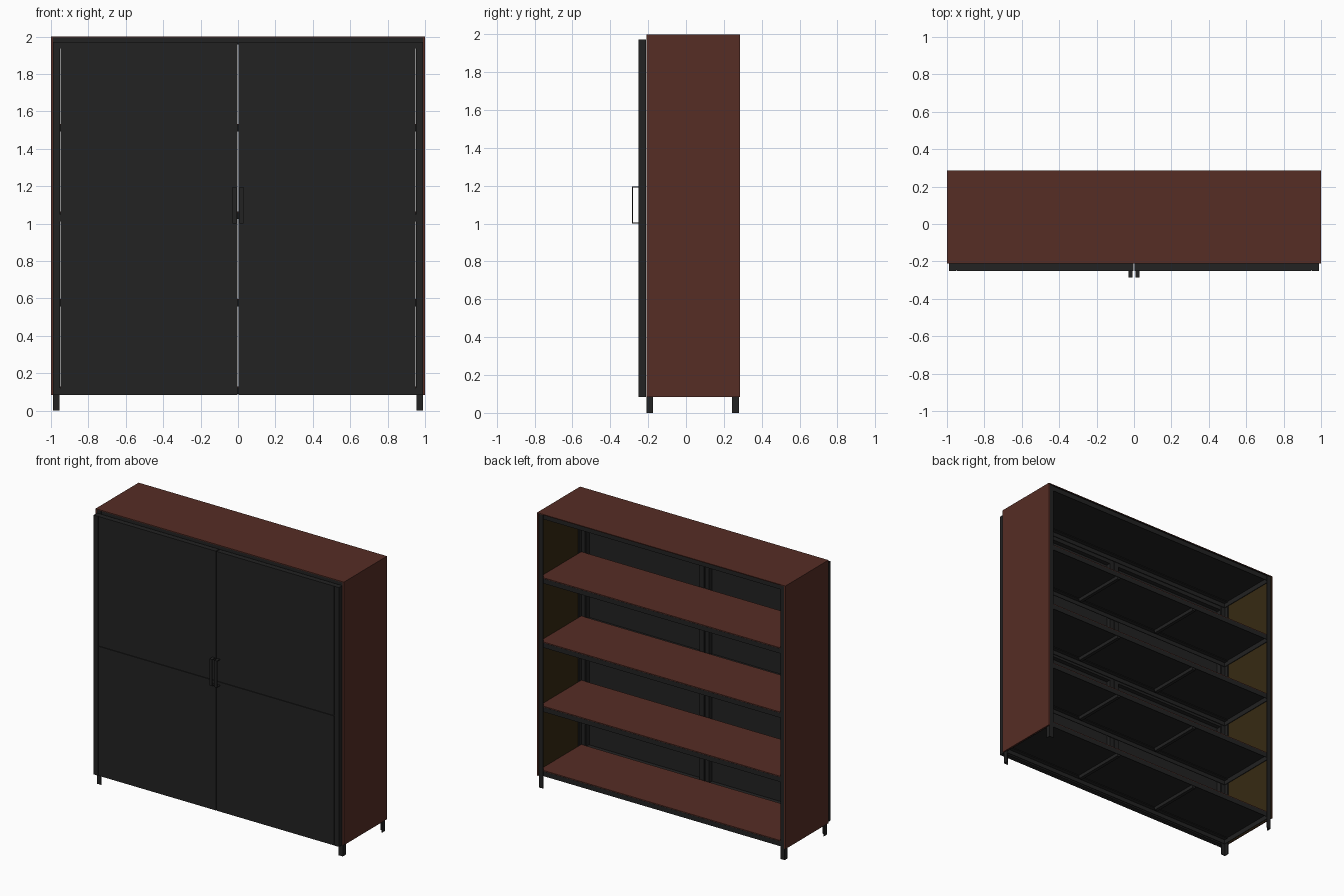
import bpy
import bmesh

if "Cube" in bpy.data.objects:
    bpy.data.objects.remove(bpy.data.objects["Cube"])


def material(name, r, g, b):
    m = bpy.data.materials.new(name)
    m.diffuse_color = (r, g, b, 1)
    m.use_nodes = True
    m.node_tree.nodes["Principled BSDF"].inputs["Base Color"].default_value = m.diffuse_color
    return m


BROWN = material("rust brown", 0.093, 0.026, 0.018)
BLACK = material("charcoal black", 0.016, 0.016, 0.016)
OLIVE = material("dark olive", 0.038, 0.023, 0.006)


def build(name, boxes, mats, rule=None):
    """One object from boxes given as (x0, x1, y0, y1, z0, z1)."""
    bm = bmesh.new()
    for x0, x1, y0, y1, z0, z1 in boxes:
        for v in bmesh.ops.create_cube(bm, size=1)["verts"]:
            v.co.x = x1 if v.co.x > 0 else x0
            v.co.y = y1 if v.co.y > 0 else y0
            v.co.z = z1 if v.co.z > 0 else z0
    bm.normal_update()
    if rule:
        for f in bm.faces:
            f.material_index = rule(f.normal)
    me = bpy.data.meshes.new(name)
    bm.to_mesh(me)
    bm.free()
    for m in mats:
        me.materials.append(m)
    ob = bpy.data.objects.new(name, me)
    bpy.context.collection.objects.link(ob)
    return ob


def flip(box, s):
    """Mirror a box in x when s is -1."""
    return box if s > 0 else (-box[1], -box[0]) + tuple(box[2:])


FRONT, BACK = -0.21, 0.285
BASE, TOP = 0.085, 2.0
W, T = 0.035, 0.005          # angle iron width and thickness
SIDES = (("left", -1), ("right", 1))

for side, s in SIDES:
    # side panel, olive on the inner face
    build(side + "_side_panel", [flip((0.99, 1, FRONT, BACK, BASE, TOP - 0.006), s)],
          [BROWN, OLIVE], lambda n, s=s: 1 if n.x * s < -0.5 else 0)
    # angle iron corner posts that reach the floor as legs
    for end, y, d in (("front", FRONT + 0.001, 1), ("back", BACK - 0.006, -1)):
        ya, yb = sorted((y, y + d * T))
        yc, yd = sorted((y, y + d * W))
        build(f"{end}_{side}_post",
              [flip((0.99 - W, 0.99, ya, yb, 0, TOP - 0.006), s),
               flip((0.99 - T, 0.99, yc, yd, 0, TOP - 0.006), s)], [BLACK])

# top, shelves and bottom: sheet on an angle iron rim
names = ["bottom", "lower_shelf", "middle_shelf", "upper_shelf", "top"]
step = (TOP - 0.13) / 4
for i, name in enumerate(names):
    z = 0.13 + i * step
    x = 1.0 if name == "top" else 0.985
    y0, y1 = (FRONT, BACK) if name == "top" else (FRONT + 0.007, BACK - 0.012)
    build(name + "_sheet", [(-x, x, y0, y1, z - 0.006, z)],
          [BROWN, BLACK], lambda n: 1 if n.z < -0.5 else 0)
    zt, zb = z - 0.006, z - 0.006 - W
    ya, yb = FRONT + 0.006, BACK - 0.011
    xi = 0.984
    rim = [(-xi, xi, ya, ya + T, zb, zt), (-xi, xi, yb - T, yb, zb, zt),
           (-xi, xi, ya, ya + W, zt - T, zt), (-xi, xi, yb - W, yb, zt - T, zt)]
    for s in (-1, 1):
        rim.append(flip((xi - T, xi, ya, yb, zb, zt), s))
        if name != "top":    # cross bars under the sheet
            rim.append(flip((0.325, 0.35, ya + W, yb - W, zt - 0.025, zt), s))
    build(name + "_rim", rim, [BLACK])

# doors: tube frame behind two flat front sheets
D0, D1 = -0.25, -0.212
Z0, Z1, ZM = BASE, 1.972, 1.03
for side, s in SIDES:
    a, b, yf = 0.003, 0.988, D0 + 0.005
    frame = [(a, a + W, yf, D1, Z0, Z1), (b - W, b, yf, D1, Z0, Z1),
             (b - W, b, D0 - 0.001, yf, Z0, Z1)]
    for z in (Z0, ZM - W / 2, Z1 - W):
        frame.append((a + W, b - W, yf, D1, z, z + W))
    build(side + "_door_frame", [flip(f, s) for f in frame], [BLACK])
    g = 0.003
    build(side + "_door_sheets",
          [flip((a, b - W - g, D0, yf, Z0, ZM - g), s),
           flip((a, b - W - g, D0, yf, ZM + g, Z1), s)], [BLACK])
    # strip handle bent to a U
    h0, h1, y = 0.008, 0.03, -0.285
    build(side + "_handle",
          [flip((h0, h1, y, y + T, 1.0, 1.195), s),
           flip((h0, h1, y + T, D0, 1.0, 1.0 + T), s),
           flip((h0, h1, y + T, D0, 1.195 - T, 1.195), s)], [BLACK])
